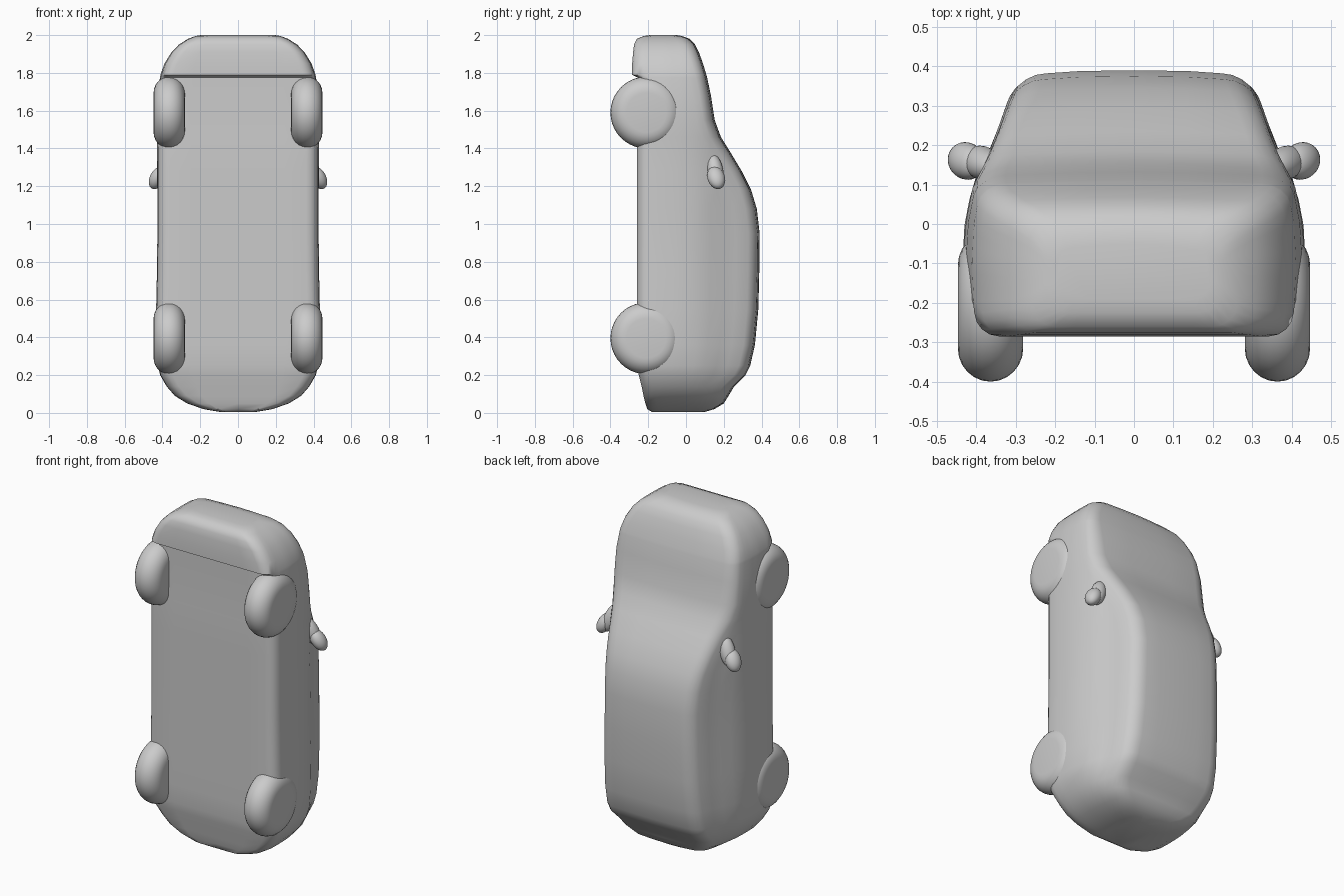
import bpy, bmesh, math
from mathutils import Vector

cube = bpy.data.objects.get("Cube")
if cube:
    bpy.data.objects.remove(cube, do_unlink=True)

grey = bpy.data.materials.new("plain grey")
grey.use_nodes = True
grey.diffuse_color = (0.6, 0.6, 0.6, 1)
grey.node_tree.nodes["Principled BSDF"].inputs["Base Color"].default_value = (0.6, 0.6, 0.6, 1)


def finish(name, bm, angle=50):
    bmesh.ops.recalc_face_normals(bm, faces=bm.faces)
    me = bpy.data.meshes.new(name)
    bm.to_mesh(me)
    bm.free()
    ob = bpy.data.objects.new(name, me)
    bpy.context.collection.objects.link(ob)
    me.materials.append(grey)
    bpy.ops.object.select_all(action='DESELECT')
    ob.select_set(True)
    bpy.context.view_layer.objects.active = ob
    bpy.ops.object.shade_smooth_by_angle(angle=math.radians(angle))
    return ob


def lerp(table, t):
    for (a, b), (c, d) in zip(table, table[1:]):
        if t <= c:
            return b + (d - b) * max(0, (t - a) / (c - a))
    return table[-1][1]


# Half width of the car at each height above its floor (y)
SIDE = [(-0.30, 0.425), (-0.1, 0.435), (0.0, 0.43), (0.1, 0.41),
        (0.2, 0.36), (0.3, 0.325), (0.40, 0.285)]

# Stations along the car: z, floor y, roof y, width factor
STATIONS = [
    (0.005, -0.18, 0.10, 0.22), (0.02, -0.205, 0.15, 0.42), (0.05, -0.215, 0.20, 0.62),
    (0.09, -0.225, 0.225, 0.77), (0.14, -0.235, 0.255, 0.87), (0.20, -0.25, 0.315, 0.95),
    (0.25, -0.258, 0.34, 0.98), (0.36, -0.26, 0.365, 1.0), (0.55, -0.26, 0.383, 1.0),
    (0.75, -0.26, 0.388, 0.99), (0.95, -0.26, 0.39, 0.985), (1.08, -0.26, 0.375, 0.985),
    (1.18, -0.26, 0.345, 0.985), (1.28, -0.26, 0.295, 0.985), (1.38, -0.26, 0.235, 0.985),
    (1.46, -0.258, 0.185, 0.99), (1.55, -0.256, 0.152, 0.995), (1.68, -0.255, 0.132, 0.98),
    (1.775, -0.255, 0.112, 0.95), (1.79, -0.285, 0.108, 0.945), (1.85, -0.285, 0.09, 0.895),
    (1.91, -0.28, 0.068, 0.81), (1.95, -0.275, 0.048, 0.72), (1.98, -0.26, 0.02, 0.61),
    (1.995, -0.225, -0.02, 0.52), (2.0, -0.19, -0.05, 0.45)]


def section(z, yb, yt, f):
    """Right half outline from floor centre to roof centre, then mirrored."""
    r = min(0.06, (yt - yb) * 0.3)
    half = [(0.0, yb), (0.25 * f, yb)]
    for i in range(5):                                  # lower corner
        a = math.radians(i * 22.5)
        y = yb + r * (1 - math.cos(a))
        half.append((f * lerp(SIDE, y) - r * (1 - math.sin(a)), y))
    for i in range(1, 8):                               # side
        y = yb + r + (yt - yb - 2 * r) * i / 8
        half.append((f * lerp(SIDE, y), y))
    for i in range(5):                                  # upper corner
        a = math.radians(i * 22.5)
        y = yt - r * (1 - math.sin(a))
        half.append((f * lerp(SIDE, y) - r * (1 - math.cos(a)), y - 0.008 * math.sin(a)))
    half += [(0.14 * f, yt - 0.002), (0.0, yt)]
    pts = half + [(-x, y) for x, y in half[-2:0:-1]]
    return [Vector((x, y, z)) for x, y in pts]


# Body shell lofted through the stations
bm = bmesh.new()
rings = [[bm.verts.new(p) for p in section(*s)] for s in STATIONS]
n = len(rings[0])
for a, b in zip(rings, rings[1:]):
    for i in range(n):
        j = (i + 1) % n
        bm.faces.new((a[i], a[j], b[j], b[i]))
bm.faces.new(rings[0])
bm.faces.new(rings[-1])
finish("car_body", bm)


def lathe(name, centre, profile, steps=40):
    """Spin (x, radius) points about the x axis."""
    bm = bmesh.new()
    rows = []
    for x, r in profile:
        rows.append([bm.verts.new((centre[0] + x,
                                   centre[1] + r * math.cos(2 * math.pi * k / steps),
                                   centre[2] + r * math.sin(2 * math.pi * k / steps)))
                     for k in range(steps)])
    for a, b in zip(rows, rows[1:]):
        for k in range(steps):
            m = (k + 1) % steps
            bm.faces.new((a[k], a[m], b[m], b[k]))
    bm.faces.new(rows[0])
    bm.faces.new(rows[-1])
    return finish(name, bm)


# Wheels: soft rounded discs
TYRE = [(0.083 * math.sin(math.radians(a)), 0.105 + 0.085 * math.cos(math.radians(a)))
        for a in range(-90, 91, 15)]
for end, z in (("front", 1.59), ("rear", 0.395)):
    for side, s in (("left", 1), ("right", -1)):
        lathe(f"{end}_{side}_wheel", (s * 0.364, -0.21, z), TYRE)


# Door mirrors: slanted rounded pods with a short stalk
def blob(name, centre, radii, tilt):
    bm = bmesh.new()
    bmesh.ops.create_uvsphere(bm, u_segments=24, v_segments=14, radius=1)
    for v in bm.verts:
        x, y, z = (c * r for c, r in zip(v.co, radii))
        v.co = Vector((x + tilt * z, y - 0.15 * z, z)) + Vector(centre)
    finish(name, bm, 80)


for side, s in (("left", 1), ("right", -1)):
    blob(f"{side}_mirror", (s * 0.425, 0.16, 1.245), (0.044, 0.047, 0.06), -0.3 * s)
    blob(f"{side}_mirror_stalk", (s * 0.385, 0.155, 1.285), (0.045, 0.042, 0.085), -0.3 * s)
